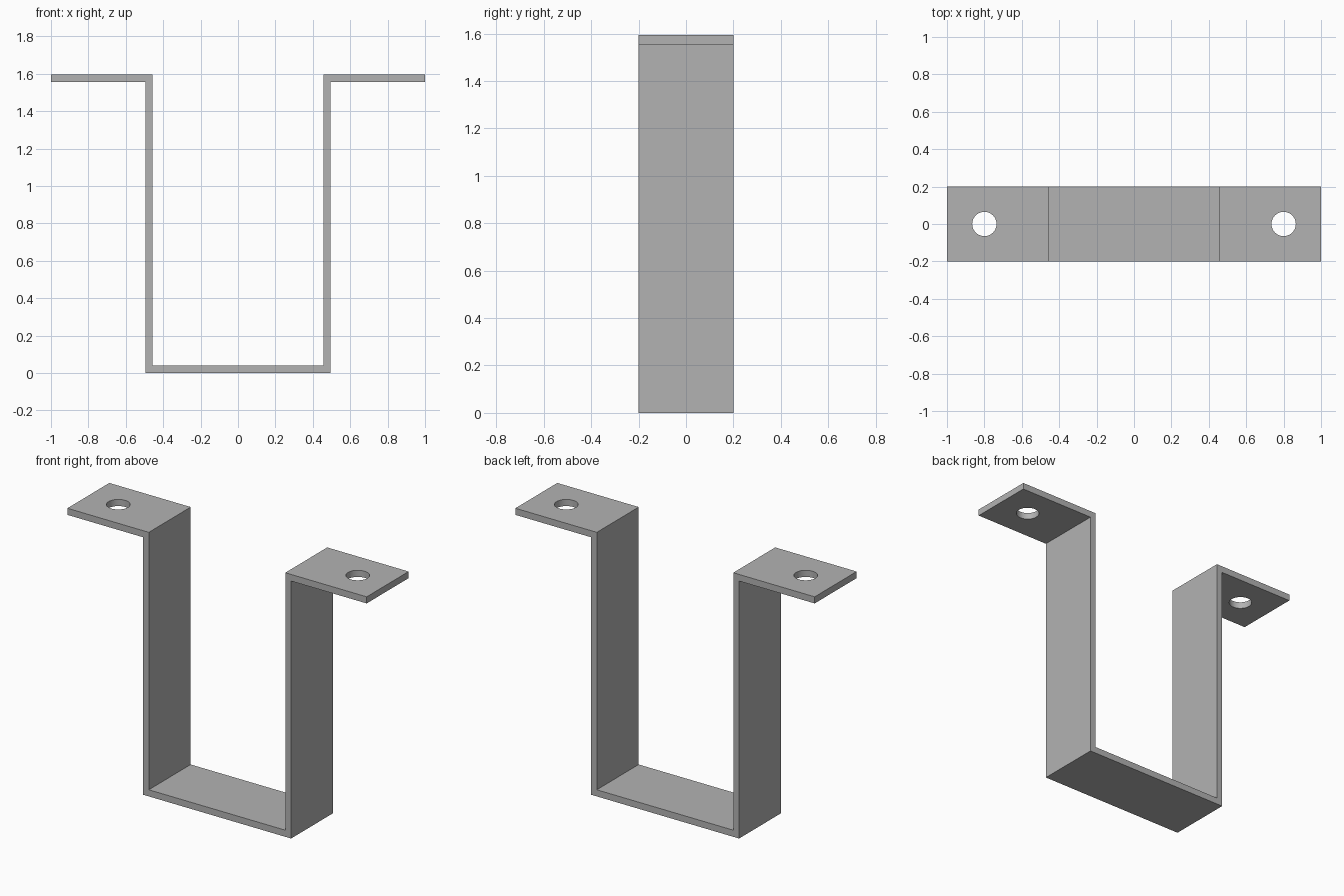
import bpy
import bmesh
from mathutils import Vector

default = bpy.data.objects.get("Cube")
if default:
    bpy.data.objects.remove(default, do_unlink=True)

# Overall sizes
HEIGHT, HALF_DEPTH, THICK = 1.595, 0.2, 0.04
OUTER, INNER = 0.495, 0.456
HOLE_X, HOLE_R = 0.8, 0.065

metal = bpy.data.materials.new("grey metal")
metal.use_nodes = True
grey = (0.45, 0.45, 0.45, 1)
metal.diffuse_color = grey
metal.node_tree.nodes["Principled BSDF"].inputs["Base Color"].default_value = grey


def make_object(name, bm):
    bmesh.ops.recalc_face_normals(bm, faces=bm.faces)
    mesh = bpy.data.meshes.new(name)
    bm.to_mesh(mesh)
    bm.free()
    mesh.materials.append(metal)
    obj = bpy.data.objects.new(name, mesh)
    bpy.context.collection.objects.link(obj)
    return obj


# Bent strip: the left half of the profile, mirrored into a closed outline
half = [(OUTER, 0), (OUTER, HEIGHT - THICK), (1, HEIGHT - THICK),
        (1, HEIGHT), (INNER, HEIGHT), (INNER, THICK)]
outline = half + [(-x, z) for x, z in reversed(half)]
bm = bmesh.new()
face = bm.faces.new([bm.verts.new((x, -HALF_DEPTH, z)) for x, z in outline])
side = bmesh.ops.extrude_face_region(bm, geom=[face])["geom"]
bmesh.ops.translate(bm, vec=Vector((0, 2 * HALF_DEPTH, 0)),
                    verts=[v for v in side if isinstance(v, bmesh.types.BMVert)])
bracket = make_object("u_bracket", bm)

# Round screw holes through both flanges
for label, sign in (("left", 1), ("right", -1)):
    bm = bmesh.new()
    bmesh.ops.create_cone(bm, cap_ends=True, segments=48, radius1=HOLE_R,
                          radius2=HOLE_R, depth=0.2)
    cutter = make_object(label + "_hole_cutter", bm)
    cutter.location = (sign * HOLE_X, 0, HEIGHT - THICK / 2)
    cutter.hide_render = True
    cutter.hide_set(True)
    cut = bracket.modifiers.new(label + " screw hole", "BOOLEAN")
    cut.operation = "DIFFERENCE"
    cut.solver = "EXACT"
    cut.object = cutter

# Apply the cuts, then remove the cutters
bpy.context.view_layer.objects.active = bracket
bracket.select_set(True)
for name in [m.name for m in bracket.modifiers]:
    bpy.ops.object.modifier_apply(modifier=name)
for label in ("left", "right"):
    bpy.data.objects.remove(bpy.data.objects[label + "_hole_cutter"], do_unlink=True)
bpy.ops.object.shade_smooth_by_angle()
